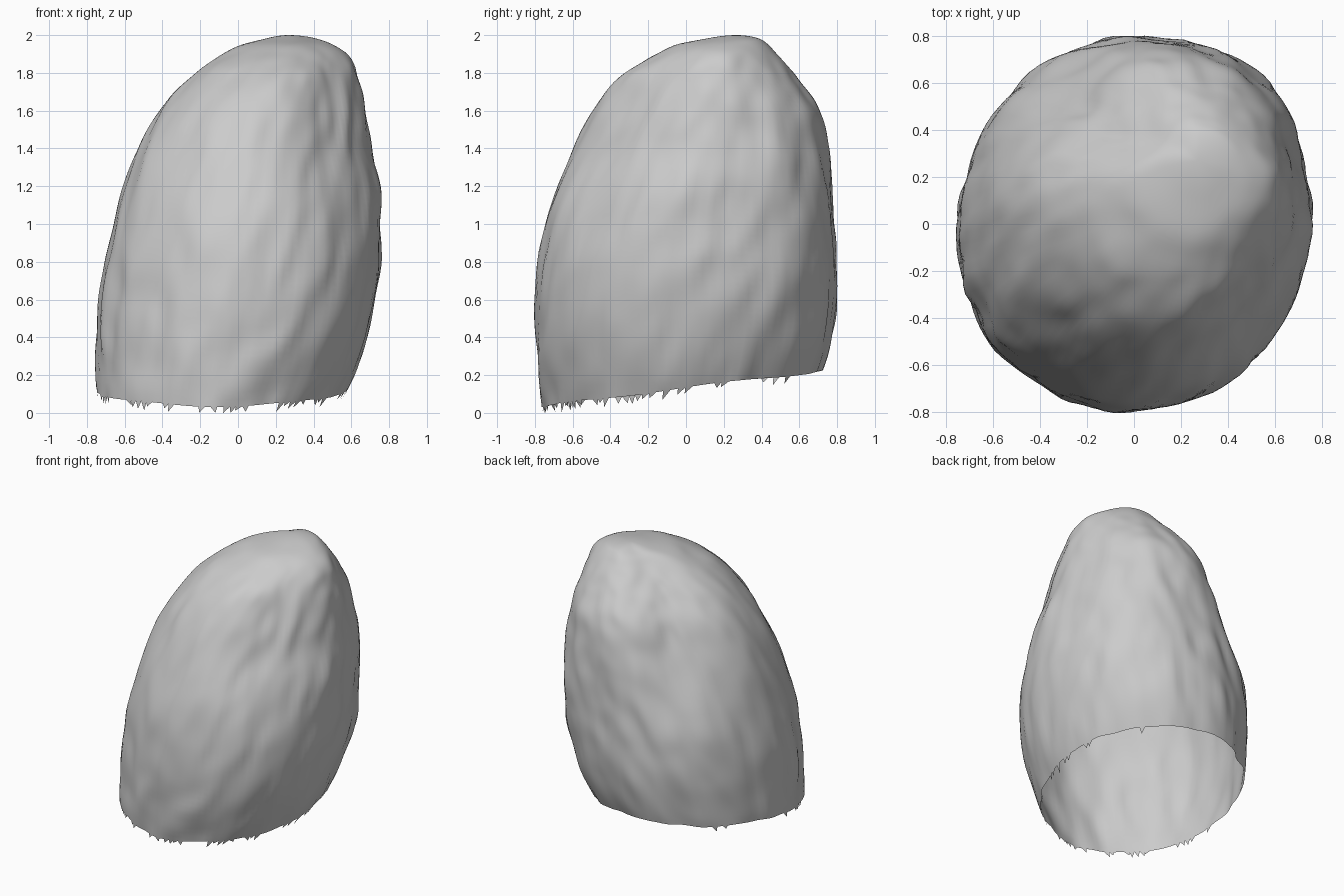
import bpy, bmesh, math, random
from mathutils import Vector, noise

if "Cube" in bpy.data.objects:
    bpy.data.objects.remove(bpy.data.objects["Cube"])

random.seed(4)
SEG, RINGS = 120, 80

# Outline of the leaning dome: z, left x, right x, front y, back y
PROFILE = [
    (2.00, 0.27, 0.27, 0.27, 0.27),
    (1.98, 0.14, 0.42, 0.10, 0.39),
    (1.95, 0.02, 0.50, -0.05, 0.435),
    (1.90, -0.08, 0.57, -0.16, 0.48),
    (1.80, -0.22, 0.625, -0.32, 0.565),
    (1.60, -0.41, 0.675, -0.485, 0.71),
    (1.40, -0.525, 0.71, -0.59, 0.755),
    (1.20, -0.605, 0.74, -0.675, 0.775),
    (1.00, -0.66, 0.745, -0.745, 0.785),
    (0.80, -0.705, 0.75, -0.78, 0.795),
    (0.60, -0.735, 0.73, -0.795, 0.795),
    (0.40, -0.75, 0.685, -0.795, 0.77),
    (0.20, -0.755, 0.615, -0.775, 0.71),
    (0.00, -0.745, 0.51, -0.75, 0.62),
]
KEYS = [math.sqrt(2.0 - p[0]) for p in PROFILE]


def section(z):
    """Smoothly interpolated extents at height z."""
    s = math.sqrt(max(0.0, 2.0 - z))
    n = len(KEYS)
    i = max(k for k in range(n - 1) if KEYS[k] <= s + 1e-9)
    h = KEYS[i + 1] - KEYS[i]
    t = (s - KEYS[i]) / h

    def slope(k, c):
        a, b = max(k - 1, 0), min(k + 1, n - 1)
        return (PROFILE[b][c] - PROFILE[a][c]) / (KEYS[b] - KEYS[a])

    out = []
    for c in range(1, 5):
        p, q = PROFILE[i][c], PROFILE[i + 1][c]
        out.append((2*t**3 - 3*t*t + 1) * p + (t**3 - 2*t*t + t) * h * slope(i, c)
                   + (3*t*t - 2*t**3) * q + (t**3 - t*t) * h * slope(i + 1, c))
    return out


def lobe(a, degrees):
    """1 at the given direction, fading to 0 within 45 degrees."""
    d = a - math.radians(degrees)
    return math.cos(2 * d) ** 2 if math.cos(d) > math.sqrt(0.5) else 0.0


def shell_point(a, z):
    """Point on the shell, with slanted grooves and soft lumps."""
    x0, x1, y0, y1 = section(z)
    c, s = math.cos(a), math.sin(a)
    hx, hy = (x1 - x0) / 2, (y1 - y0) / 2
    cx, cy = (x0 + x1) / 2, (y0 + y1) / 2
    # fuller back-right side, slimmer front-right and back-left near the top
    k = 1 + 0.07 * math.exp(-((z - 1.0) / 0.55) ** 2) * lobe(a, 45)
    top = min(1.0, max(0.0, (z - 0.8) / 0.8))
    top = top * top * (3 - 2 * top)
    k -= top * (0.10 * lobe(a, -45) + 0.20 * lobe(a, 135))
    px, py = cx + c * hx - 0.27 * z, cy + s * hy - 0.27 * z
    groove = noise.noise(Vector((px * 5.5, py * 5.5, z * 1.5)))
    lump = noise.noise(Vector((px * 10 + 5, py * 10, z * 4)))
    d = min(1.0, (2.0 - z) * 6) * (0.020 * groove + 0.013 * lump)
    return Vector((cx + c * (k * hx + d), cy + s * (k * hy + d), z))


def rim_height(a):
    return 0.128 + 0.092 * math.sin(a) + 0.006 * math.sin(5 * a)


# Dome shell, open at the bottom
bm = bmesh.new()
apex = bm.verts.new((0.27, 0.27, 2.0))
angles = [2 * math.pi * i / SEG for i in range(SEG)]
rings = []
for r in range(1, RINGS + 1):
    f = math.cos(math.pi / 2 * r / RINGS)
    rings.append([bm.verts.new(shell_point(a, rim_height(a) + (2 - rim_height(a)) * f))
                  for a in angles])
for i in range(SEG):
    j = (i + 1) % SEG
    bm.faces.new((apex, rings[0][i], rings[0][j]))
    for up, low in zip(rings, rings[1:]):
        bm.faces.new((up[i], low[i], low[j], up[j]))

# Torn teeth along the rim, in clusters (start and end in degrees)
CLUSTERS = [(-140, -78), (-62, -30), (-18, 22), (38, 52), (128, 142), (172, 204)]
rim = rings[-1]
for i in range(SEG):
    j = (i + 1) % SEG
    deg = math.degrees(angles[i])
    if any(lo <= d <= hi for lo, hi in CLUSTERS for d in (deg, deg - 360)) and random.random() < 0.5:
        a = angles[i] + random.random() * 2 * math.pi / SEG
        tip = bm.verts.new(shell_point(a, max(0.0, rim_height(a) - random.uniform(0.02, 0.05))))
        bm.faces.new((rim[i], tip, rim[j]))
min(bm.verts, key=lambda v: v.co.z).co.z = 0.0

bmesh.ops.recalc_face_normals(bm, faces=bm.faces)
mesh = bpy.data.meshes.new("dome_shell")
bm.to_mesh(mesh)
bm.free()
shell = bpy.data.objects.new("dome_shell", mesh)
bpy.context.collection.objects.link(shell)
for p in mesh.polygons:
    p.use_smooth = True
